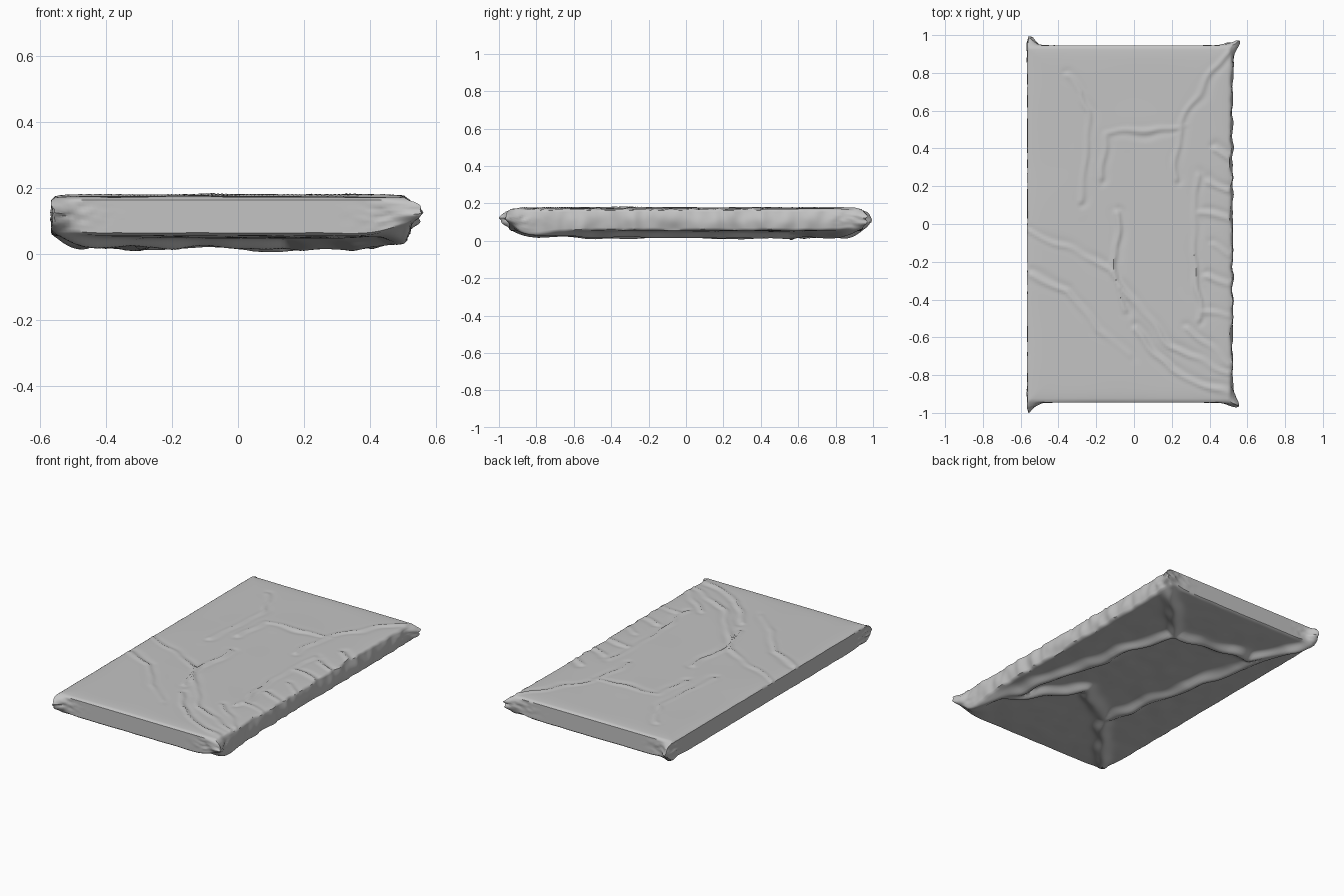
import bpy, bmesh, math
from mathutils import Vector, noise

cube = bpy.data.objects.get("Cube")
if cube:
    bpy.data.objects.remove(cube)

LEFT, RIGHT, HALF_Y = -0.565, 0.515, 0.945
TOP, BASE = 0.175, 0.056
NX, NY = 90, 158
INSET = 0.01

cloth = bpy.data.materials.new("grey_cloth")
cloth.use_nodes = True
GREY = (0.55, 0.55, 0.55, 1)
cloth.diffuse_color = GREY
cloth.node_tree.nodes["Principled BSDF"].inputs["Base Color"].default_value = GREY


def to_segments(paths):
    return [(Vector(a), Vector(b)) for path in paths for a, b in zip(path, path[1:])]


# Fine creases across the top
top_creases = [
    [(-.37, .78), (-.28, .7), (-.24, .6), (-.24, .45), (-.28, .12)],
    [(.5, .92), (.36, .72), (.24, .55), (.22, .24)],
    [(.24, .52), (.1, .5), (-.14, .48), (-.18, .25)],
    [(-.09, .05), (-.1, -.2), (-.05, -.45)],
    [(-.55, -.04), (-.3, -.15), (-.12, -.24), (.05, -.48), (.2, -.65), (.51, -.8)],
    [(-.55, -.27), (-.35, -.36), (-.2, -.55), (-.02, -.7)],
    [(0, -.55), (.2, -.78), (.5, -.9)],
    [(.33, .25), (.32, -.2), (.35, -.5)],
    [(.28, -.55), (.51, -.74)],
]
# Short tugs along the gathered long side
for i in range(6):
    y = 0.4 - i * 0.17
    top_creases.append([(0.43 - 0.04 * (i % 3), y), (RIGHT, y - 0.05)])
top_segments = to_segments(top_creases)

# Heavy folds underneath, running in from the corners
under_segments = to_segments([
    [(.52, .94), (.17, .58), (.345, -.14), (.51, -.87)],
    [(.17, .58), (-.35, .62), (-.46, .83), (-.55, .94)],
    [(-.55, -.94), (-.15, -.45), (-.3, .2), (-.46, .83)],
    [(-.15, -.45), (.14, -.25), (.45, -.62)],
])


def wobble(x, y, z, freq):
    return noise.noise(Vector((x, y, z)) * freq)


def nearest(p, segments):
    """Distance to the closest fold, and which side of it the point is on."""
    best, side = 9.0, 0.0
    for a, b in segments:
        d = b - a
        t = min(1, max(0, (p - a).dot(d) / d.length_squared))
        off = p - a - d * t
        if off.length < best:
            best, side = off.length, d.x * off.y - d.y * off.x
    return best, side


def top_height(x, y):
    p = Vector((x + 0.025 * wobble(x, y, 0, 7), y + 0.025 * wobble(x, y, 5, 7)))
    dist, side = nearest(p, top_segments)
    ridge = math.exp(-(dist / 0.012) ** 2) * 0.008
    dip = math.exp(-((dist - 0.024) / 0.018) ** 2) * (0.005 if side > 0 else 0.001)
    edge = min(x - LEFT, RIGHT - x, HALF_Y - abs(y))
    return (TOP + (ridge - dip) * (0.7 + 0.7 * wobble(x, y, 2, 5))
            + 0.002 * wobble(x, y, 0, 3) - 0.007 * math.exp(-edge / 0.03))


def corner_closeness(x, y, size):
    dx, dy = min(x - LEFT, RIGHT - x), HALF_Y - abs(y)
    return math.exp(-(dx * dx + dy * dy) / size ** 2)


def under_height(x, y):
    p = Vector((x + 0.035 * wobble(x, y, 4, 6), y + 0.035 * wobble(x, y, 9, 6)))
    dist = nearest(p, under_segments)[0]
    fold = math.exp(-(dist / 0.035) ** 2) * (0.032 + 0.016 * wobble(x, y, 6, 5))
    edge = min(x - LEFT, RIGHT - x, HALF_Y - abs(y))
    sag = 0.01 * (1 - math.exp(-edge / 0.12))
    crumple = 0.003 * wobble(x, y, 3, 9)
    return max(0.003, BASE - fold - sag + crumple + 0.035 * corner_closeness(x, y, 0.07))


def panel(bm, height, facing_up):
    grid = {}
    for i in range(NX + 1):
        for j in range(NY + 1):
            x = LEFT + INSET + (RIGHT - LEFT - 2 * INSET) * i / NX
            y = (HALF_Y - INSET) * (2 * j / NY - 1)
            grid[i, j] = bm.verts.new((x, y, height(x, y)))
    for i in range(NX):
        for j in range(NY):
            quad = [grid[i, j], grid[i + 1, j], grid[i + 1, j + 1], grid[i, j + 1]]
            bm.faces.new(quad if facing_up else quad[::-1])
    return grid


def bridge(bm, upper, lower):
    for k in range(len(upper)):
        n = (k + 1) % len(upper)
        bm.faces.new((upper[k], lower[k], lower[n], upper[n]))


# Top and underside
bm = bmesh.new()
top_grid = panel(bm, top_height, True)
under_grid = panel(bm, under_height, False)

# Walls, with pinched cloth standing out at each corner
loop = ([(i, 0) for i in range(NX)] + [(NX, j) for j in range(NY)]
        + [(i, NY) for i in range(NX, 0, -1)] + [(0, j) for j in range(NY, 0, -1)])
upper = [top_grid[k] for k in loop]
ROWS = 12
for row in range(ROWS + 1):
    f = row / ROWS
    lower = []
    for i, j in loop:
        u, v = i / NX, j / NY
        x, y = LEFT + (RIGHT - LEFT) * u, HALF_Y * (2 * v - 1)
        z_low = under_grid[i, j].co.z + 0.008
        z = 0.163 + (z_low - 0.163) * f
        right = i == NX
        # Rumples on the gathered long side, nearly smooth elsewhere
        ripple = wobble(0, y, z * 0.6, 16)
        px = x + (u - 0.5) * 2 * (0.012 if right else 0.002) * ripple
        if right:
            px += 0.008 * math.sin(math.pi * f)
        # Corner horns, fullest at mid height
        bulge = math.sin(math.pi * min(1, f * 1.05)) ** 0.7 if 0 < f < 0.95 else 0
        horn = corner_closeness(x, y, 0.045) * bulge
        horn *= 1 + 0.3 * wobble(x, y, z, 40)
        px += horn * (0.036 if u > 0.5 else 0.004)
        py = y + math.copysign(horn * (0.022 if u > 0.5 else 0.05), y)
        # Crushed pleats close to the corners
        crush = corner_closeness(x, y, 0.11) * bulge
        px += 0.014 * crush * wobble(x, y, z * 2, 30)
        py += 0.014 * crush * wobble(x, y, z * 2 + 3, 30)
        lower.append(bm.verts.new((px, py, z)))
    bridge(bm, upper, lower)
    upper = lower
bridge(bm, upper, [under_grid[k] for k in loop])

mesh = bpy.data.meshes.new("wrapped_sheet")
bm.to_mesh(mesh)
bm.free()
mesh.materials.append(cloth)
sheet = bpy.data.objects.new("wrapped_sheet", mesh)
bpy.context.collection.objects.link(sheet)
bpy.ops.object.select_all(action='DESELECT')
sheet.select_set(True)
bpy.context.view_layer.objects.active = sheet
bpy.ops.object.shade_smooth_by_angle(angle=math.radians(50))
